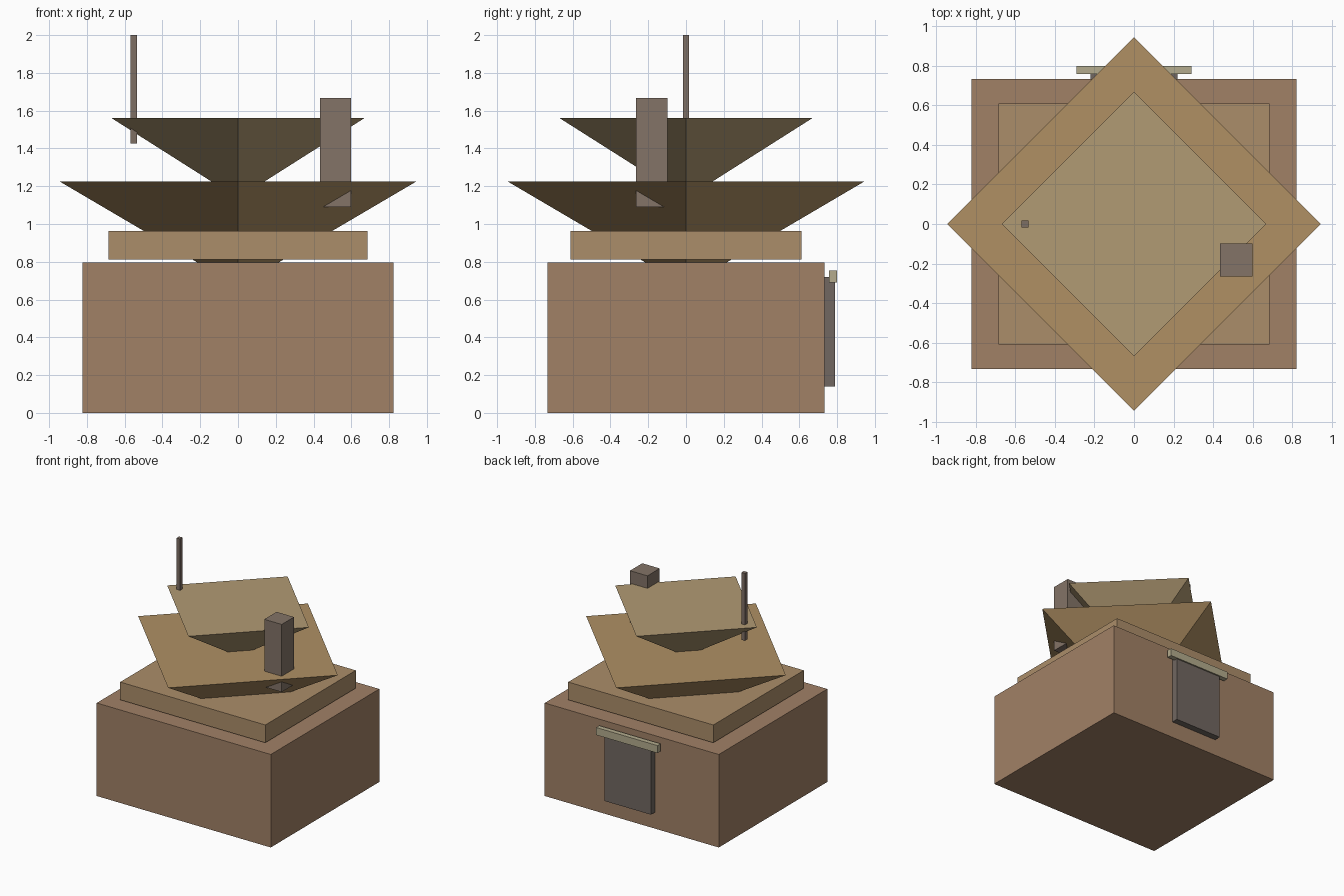
import bpy

if "Cube" in bpy.data.objects:
    bpy.data.objects.remove(bpy.data.objects["Cube"])


def paint(obj, name, rgb):
    obj.name = name
    mat = bpy.data.materials.new(name + "_colour")
    mat.diffuse_color = (*[(c / 255) ** 2.2 for c in rgb], 1)
    mat.use_nodes = True
    mat.node_tree.nodes["Principled BSDF"].inputs["Base Color"].default_value = mat.diffuse_color
    obj.data.materials.append(mat)


def box(name, x, y, z, rgb):
    """Box from (min, max) ranges on each axis."""
    bpy.ops.mesh.primitive_cube_add(size=1)
    obj = bpy.context.object
    obj.location = [(a + b) / 2 for a, b in (x, y, z)]
    obj.scale = [b - a for a, b in (x, y, z)]
    bpy.ops.object.transform_apply(location=False, rotation=False, scale=True)
    paint(obj, name, rgb)


def inverted_pyramid(name, radius, apex_z, top_z, rgb):
    """Four-sided pyramid, point down, corners on the x and y axes."""
    bpy.ops.mesh.primitive_cone_add(vertices=4, radius1=0, radius2=radius,
                                    depth=top_z - apex_z,
                                    location=(0, 0, (top_z + apex_z) / 2))
    paint(bpy.context.object, name, rgb)


# Walls and the slab floating just above them
box("walls", (-0.823, 0.823), (-0.733, 0.733), (0, 0.795), (160, 128, 102))
box("upper_slab", (-0.686, 0.686), (-0.611, 0.611), (0.812, 0.964), (170, 140, 105))

# Two stacked inverted roofs
inverted_pyramid("lower_roof", 0.944, 0.67, 1.225, (174, 143, 100))
inverted_pyramid("upper_roof", 0.67, 1.136, 1.561, (176, 153, 115))

# Chimney and mast
box("chimney", (0.434, 0.599), (-0.265, -0.099), (1.09, 1.668), (130, 115, 103))
box("mast", (-0.569, -0.535), (-0.017, 0.017), (1.425, 2.0), (125, 110, 100))

# Door and lintel on the back wall
box("door", (-0.22, 0.22), (0.733, 0.788), (0.14, 0.72), (112, 103, 97))
box("lintel", (-0.29, 0.29), (0.758, 0.8), (0.69, 0.754), (178, 170, 140))
